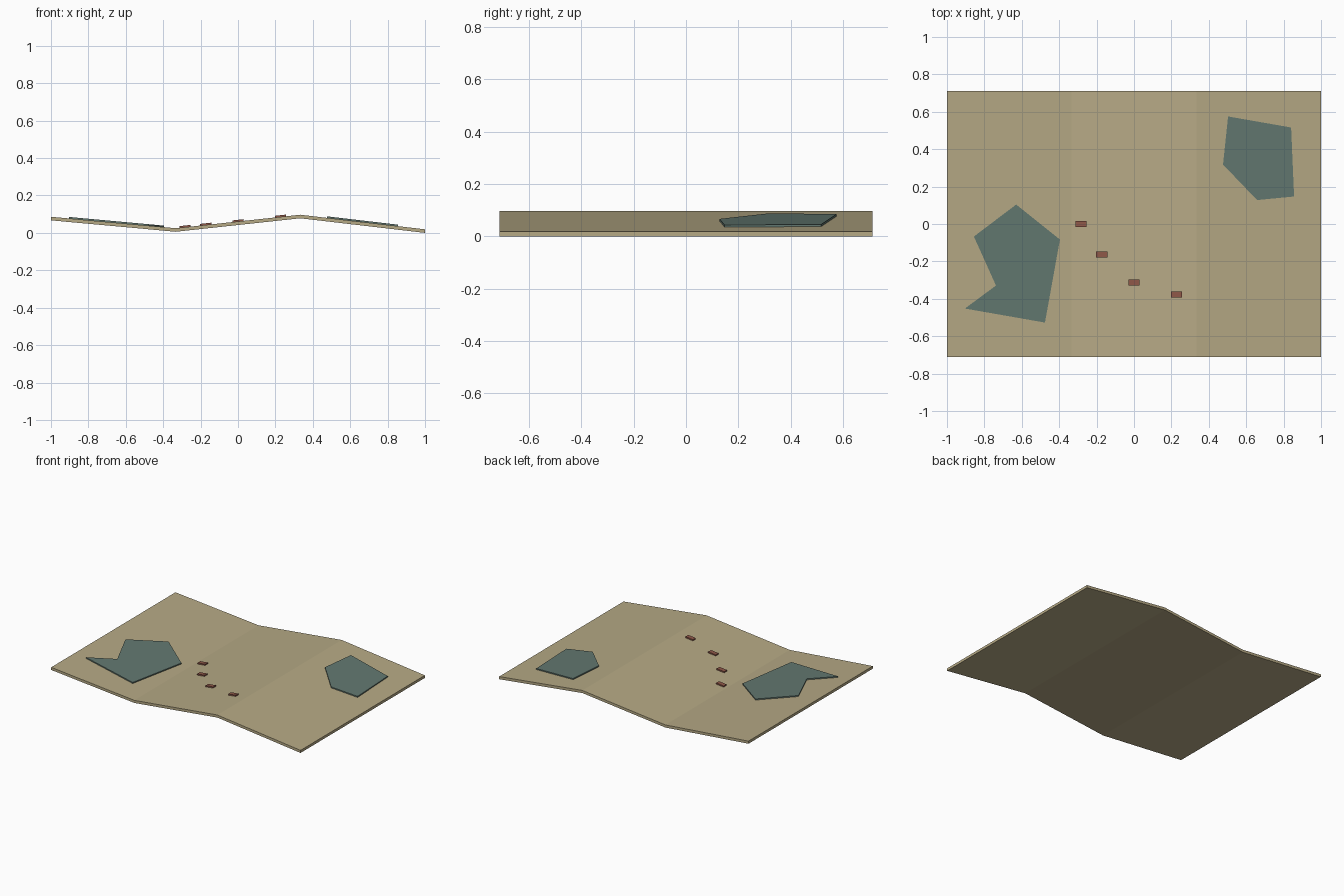
import bpy
import bmesh

cube = bpy.data.objects.get("Cube")
if cube:
    bpy.data.objects.remove(cube, do_unlink=True)


def material(name, colour):
    mat = bpy.data.materials.new(name)
    mat.use_nodes = True
    mat.diffuse_color = (*colour, 1)
    mat.node_tree.nodes["Principled BSDF"].inputs["Base Color"].default_value = (*colour, 1)
    return mat


paper = material("tan paper", (0.47, 0.40, 0.235))
land = material("dull teal", (0.125, 0.19, 0.165))
ink = material("brick red", (0.27, 0.095, 0.065))

# Fold line positions and the height of the sheet's top there
FOLDS = [(-1, 0.086), (-0.333, 0.025), (0.333, 0.097), (1, 0.019)]
HALF_DEPTH = 0.712
SHEET = 0.019


def sheet_height(x):
    for (x0, z0), (x1, z1) in zip(FOLDS, FOLDS[1:]):
        if x <= x1:
            return z0 + (z1 - z0) * (x - x0) / (x1 - x0)
    return FOLDS[-1][1]


def prism(name, bottom, offset, mat):
    """Closed solid from a bottom outline swept along offset."""
    bm = bmesh.new()
    face = bm.faces.new([bm.verts.new(p) for p in bottom])
    swept = bmesh.ops.extrude_face_region(bm, geom=[face])
    verts = [g for g in swept["geom"] if isinstance(g, bmesh.types.BMVert)]
    bmesh.ops.translate(bm, verts=verts, vec=offset)
    bmesh.ops.recalc_face_normals(bm, faces=bm.faces)
    mesh = bpy.data.meshes.new(name)
    bm.to_mesh(mesh)
    bm.free()
    mesh.materials.append(mat)
    obj = bpy.data.objects.new(name, mesh)
    bpy.context.collection.objects.link(obj)
    return obj


def plate(name, outline, thickness, mat):
    """Thin plate lying on the folded sheet."""
    bottom = [(x, y, sheet_height(x) - 0.001) for x, y in outline]
    return prism(name, bottom, (0, 0, thickness + 0.001), mat)


# Folded sheet: zigzag section swept front to back
section = [(x, -HALF_DEPTH, z) for x, z in FOLDS]
section += [(x, -HALF_DEPTH, z - SHEET) for x, z in reversed(FOLDS)]
prism("folded_sheet", section, (0, 2 * HALF_DEPTH, 0), paper)

# Land masses
plate("right_land", [(-0.63, 0.104), (-0.396, -0.083), (-0.476, -0.527),
                     (-0.904, -0.452), (-0.738, -0.329), (-0.856, -0.067)], 0.008, land)
plate("left_land", [(0.503, 0.575), (0.84, 0.516), (0.856, 0.147),
                    (0.658, 0.128), (0.476, 0.318)], 0.008, land)

# Dashes of the dotted route
for i, (x, y) in enumerate([(-0.283, 0), (-0.173, -0.163), (0, -0.313), (0.227, -0.377)]):
    outline = [(x + sx * 0.03, y + sy * 0.016) for sx, sy in ((-1, -1), (1, -1), (1, 1), (-1, 1))]
    plate(f"route_dash_{i + 1}", outline, 0.009, ink)
